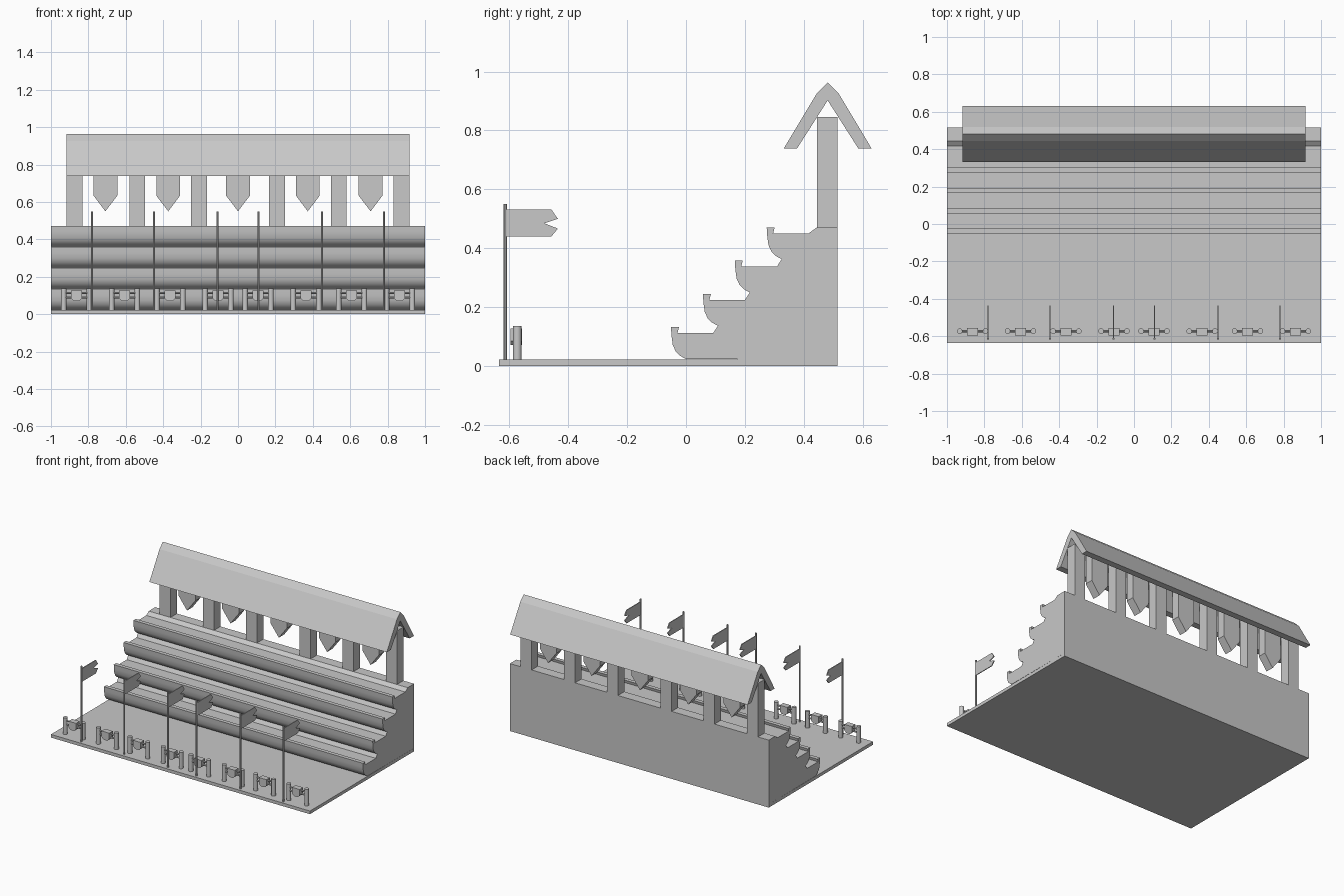
import bpy, bmesh, math
from mathutils import Vector

cube = bpy.data.objects.get("Cube")
if cube:
    bpy.data.objects.remove(cube, do_unlink=True)

stone = bpy.data.materials.new("plain_grey")
stone.use_nodes = True
stone.diffuse_color = (0.58, 0.58, 0.58, 1)
stone.node_tree.nodes["Principled BSDF"].inputs["Base Color"].default_value = (0.58, 0.58, 0.58, 1)


def finish(bm, name, smooth=False):
    bmesh.ops.recalc_face_normals(bm, faces=bm.faces)
    mesh = bpy.data.meshes.new(name)
    bm.to_mesh(mesh)
    bm.free()
    mesh.materials.append(stone)
    ob = bpy.data.objects.new(name, mesh)
    bpy.context.collection.objects.link(ob)
    if smooth:
        bpy.ops.object.select_all(action='DESELECT')
        ob.select_set(True)
        bpy.context.view_layer.objects.active = ob
        bpy.ops.object.shade_smooth_by_angle(angle=math.radians(32))
    return ob


def prism(bm, points, depth):
    """Extrude a closed outline along the depth vector."""
    face = bm.faces.new([bm.verts.new(p) for p in points])
    out = bmesh.ops.extrude_face_region(bm, geom=[face])
    verts = [g for g in out["geom"] if isinstance(g, bmesh.types.BMVert)]
    bmesh.ops.translate(bm, verts=verts, vec=depth)


def side_prism(bm, outline, x0, x1):
    prism(bm, [(x0, y, z) for y, z in outline], (x1 - x0, 0, 0))


def front_prism(bm, outline, y0, y1):
    prism(bm, [(x, y0, z) for x, z in outline], (0, y1 - y0, 0))


def box(bm, x0, x1, y0, y1, z0, z1):
    side_prism(bm, [(y0, z0), (y1, z0), (y1, z1), (y0, z1)], x0, x1)


def rod(bm, start, end, radius, sides):
    a, b = Vector(start), Vector(end)
    out = bmesh.ops.create_cone(bm, cap_ends=True, segments=sides, radius1=radius,
                                radius2=radius, depth=(b - a).length)
    turn = (b - a).to_track_quat('Z', 'Y').to_matrix()
    bmesh.ops.rotate(bm, verts=out["verts"], matrix=turn)
    bmesh.ops.translate(bm, verts=out["verts"], vec=(a + b) / 2)


GROUND = 0.022
BACK = 0.515
TOP = 0.471

# Ground slab
bm = bmesh.new()
box(bm, -1, 1, -0.635, BACK, 0, GROUND)
finish(bm, "ground_slab")

# Tiered seating: one bench outline repeated four times
bench = [(.051, -.108), (.031, -.097), (.016, -.082), (.006, -.06), (.002, -.03),
         (0, 0), (.027, 0), (.022, -.02), (.143, -.02)]
outline = [(-.051 + i * .1083 + y, .132 + i * .113 + z)
           for i in range(4) for y, z in bench]
outline += [(.444, TOP), (BACK, TOP), (BACK, GROUND)]
bm = bmesh.new()
side_prism(bm, outline, -1, 1)
finish(bm, "tiered_seating", True)

# Roof over the back row
RIDGE = 0.481
half = [(.037, .926), (.149, .739), (.104, .739)]
roof = [(RIDGE, .963)] + [(RIDGE + y, z) for y, z in half] + [(RIDGE, .902)]
roof += [(RIDGE - y, z) for y, z in reversed(half)]
bm = bmesh.new()
side_prism(bm, roof, -.917, .917)
finish(bm, "roof")

# Roof posts
bm = bmesh.new()
for side in (-1, 1):
    for x in (.2075, .5385, .8745):
        box(bm, side * x - .0425, side * x + .0425, .444, BACK, TOP - .01, .845)
finish(bm, "roof_posts")

# Pointed shields hanging under the roof
bm = bmesh.new()
for x in (-.709, -.373, 0, .373, .709):
    front_prism(bm, [(x - .064, .84), (x - .064, .635), (x, .55),
                     (x + .064, .635), (x + .064, .84)], .45, .509)
finish(bm, "hanging_shields")

# Flags on poles along the front edge
flag = [(-.614, .532), (-.457, .532), (-.435, .5), (-.481, .485),
        (-.435, .467), (-.457, .44), (-.614, .44)]
poles, cloth = bmesh.new(), bmesh.new()
for side in (-1, 1):
    for x in (.11, .449, .78):
        rod(poles, (side * x, -.614, GROUND), (side * x, -.614, .55), .006, 8)
        side_prism(cloth, flag, side * x - .003, side * x + .003)
finish(poles, "flag_poles", True)
finish(cloth, "flags")

# Short barriers: two posts, two rails and a small shield each
FENCE = -.573
posts, rails, shields = bmesh.new(), bmesh.new(), bmesh.new()
for side in (-1, 1):
    for offset in (.107, .364, .607, .863):
        x = side * offset
        for dx in (-.069, .069):
            rod(posts, (x + dx, FENCE, GROUND), (x + dx, FENCE, .137), .015, 12)
        for z in (.09, .114):
            rod(rails, (x - .069, FENCE, z), (x + .069, FENCE, z), .006, 8)
        front_prism(shields, [(x - .029, .128), (x - .029, .085), (x - .014, .071),
                              (x + .014, .071), (x + .029, .085), (x + .029, .128)],
                    -.595, -.556)
finish(posts, "barrier_posts", True)
finish(rails, "barrier_rails", True)
finish(shields, "barrier_shields")
